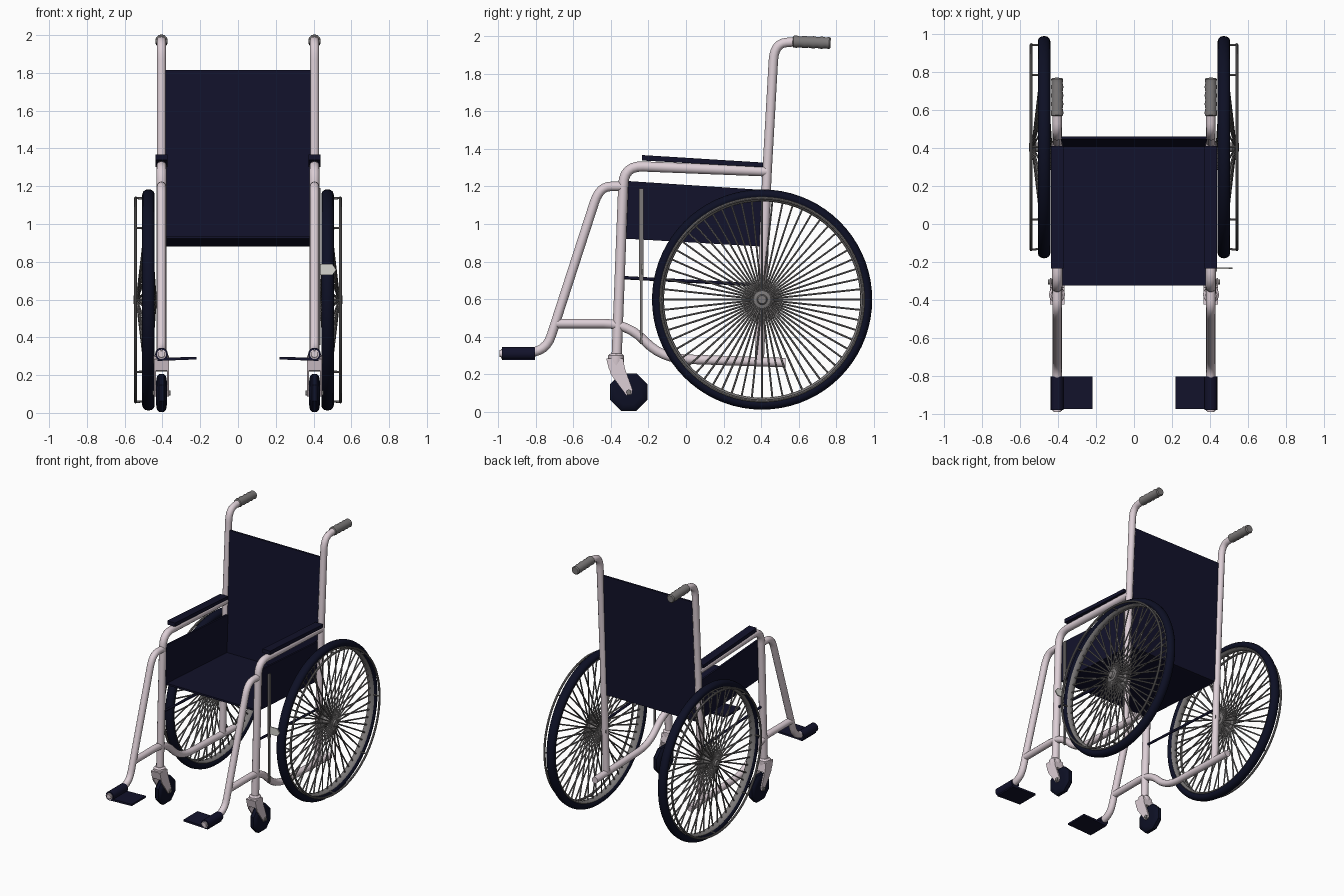
import bpy, bmesh, math
from mathutils import Vector

cube = bpy.data.objects.get("Cube")
if cube:
    bpy.data.objects.remove(cube, do_unlink=True)


def material(name, rgb):
    m = bpy.data.materials.new(name)
    m.use_nodes = True
    m.diffuse_color = (*rgb, 1)
    bsdf = next(n for n in m.node_tree.nodes if n.type == 'BSDF_PRINCIPLED')
    bsdf.inputs["Base Color"].default_value = (*rgb, 1)
    return m


FRAME = material("pale frame paint", (0.72, 0.62, 0.67))
NAVY = material("navy fabric", (0.006, 0.006, 0.024))
RUBBER = material("dark rubber", (0.004, 0.005, 0.018))
GREY = material("grey metal", (0.2, 0.19, 0.19))
STEEL = material("light steel", (0.66, 0.66, 0.62))


def add_mesh(name, mesh, mat, mirror=True):
    """Link a mesh, smooth it up to sharp edges, repeat it on the other side."""
    mesh.materials.clear()
    mesh.materials.append(mat)
    mesh.shade_smooth()
    mesh.set_sharp_from_angle(angle=math.radians(40))
    obj = bpy.data.objects.new(name, mesh)
    bpy.context.collection.objects.link(obj)
    if mirror:
        obj.modifiers.new("other_side", 'MIRROR').use_mirror_merge = False
    return obj


def add_bm(name, bm, mat, mirror=True):
    bmesh.ops.recalc_face_normals(bm, faces=bm.faces)
    mesh = bpy.data.meshes.new(name)
    bm.to_mesh(mesh)
    bm.free()
    return add_mesh(name, mesh, mat, mirror)


def prism(name, pts, axis, lo, hi, mat, mirror=True):
    """Extrude a side (y, z) outline along x, or a front (x, z) outline along y."""
    bm = bmesh.new()
    place = (lambda p, d: (d, *p)) if axis == 'x' else (lambda p, d: (p[0], d, p[1]))
    a, b = ([bm.verts.new(place(p, d)) for p in pts] for d in (lo, hi))
    bm.faces.new(a)
    bm.faces.new(b)
    for i in range(len(pts)):
        j = (i + 1) % len(pts)
        bm.faces.new((a[i], a[j], b[j], b[i]))
    return add_bm(name, bm, mat, mirror)


def revolve(bm, origin, axis, profile, n, loop=False, turn=0.0):
    """Turn (distance, radius) points around an axis."""
    rot = Vector((0, 0, 1)).rotation_difference(Vector(axis).normalized())
    rings = []
    for d, r in profile:
        angles = [2 * math.pi * (k + turn) / n for k in range(n)]
        rings.append([bm.verts.new(Vector(origin) + rot @ Vector(
            (r * math.cos(t), r * math.sin(t), d))) for t in angles])
    pairs = list(zip(rings, rings[1:]))
    if loop:
        pairs.append((rings[-1], rings[0]))
    else:
        bm.faces.new(rings[0])
        bm.faces.new(rings[-1])
    for a, b in pairs:
        for k in range(n):
            j = (k + 1) % n
            bm.faces.new((a[k], a[j], b[j], b[k]))


def lathe(name, origin, axis, profile, n, mat, loop=False, turn=0.0):
    bm = bmesh.new()
    revolve(bm, origin, axis, profile, n, loop, turn)
    return add_bm(name, bm, mat)


def rods(name, ends, r, n, mat):
    bm = bmesh.new()
    for p, q in ends:
        d = Vector(q) - Vector(p)
        revolve(bm, p, d, [(0, r), (d.length, r)], n)
    return add_bm(name, bm, mat)


def tube(name, x, path, r, mat, bend=0.08):
    """Sweep a round tube along a (y, z) path with rounded bends."""
    p = [Vector((x, *q)) for q in path]
    pts = [p[0]]
    for before, c, after in zip(p, p[1:], p[2:]):
        a = c + (before - c).normalized() * min(bend, (before - c).length * .48)
        b = c + (after - c).normalized() * min(bend, (after - c).length * .48)
        for k in range(7):
            t = k / 6
            pts.append(a * (1 - t) ** 2 + c * 2 * t * (1 - t) + b * t * t)
    pts.append(p[-1])
    curve = bpy.data.curves.new(name, 'CURVE')
    curve.dimensions = '3D'
    curve.bevel_depth, curve.bevel_resolution = r, 4
    curve.use_fill_caps = True
    spline = curve.splines.new('POLY')
    spline.points.add(len(pts) - 1)
    for sp, q in zip(spline.points, pts):
        sp.co = (*q, 1)
    temp = bpy.data.objects.new(name, curve)
    bpy.context.collection.objects.link(temp)
    mesh = bpy.data.meshes.new_from_object(temp)
    bpy.data.objects.remove(temp, do_unlink=True)
    return add_mesh(name, mesh, mat)


def ring(x, radius, half_width, half_height, n=12):
    """Oval cross-section for a ring around the x axis."""
    return [(x + half_width * math.cos(2 * math.pi * k / n),
             radius + half_height * math.sin(2 * math.pi * k / n)) for k in range(n)]


# Tubular frame
X = 0.405
tube("back_post", X, [(.39, .27), (.43, 1.25), (.47, 1.96), (.6, 1.972)], .025, FRAME, .09)
tube("arm_frame", X, [(-.37, .27), (-.33, 1.31), (.43, 1.28)], .027, FRAME, .1)
tube("footrest_post", X, [(-.335, 1.2), (-.46, 1.2), (-.745, .32), (-.985, .31)], .025, FRAME, .09)
tube("lower_rail", X, [(-.69, .47), (-.31, .47), (-.13, .285), (.53, .262)], .025, FRAME, .13)
tube("side_stay", X, [(-.345, .715), (.4, .675)], .009, NAVY)

# Fabric seat, back and side panels
prism("seat", [(-.325, .922), (.41, .88), (.41, .894), (-.325, .936)], 'x', -.385, .385, NAVY, False)
prism("backrest", [(.405, .88), (.42, .88), (.462, 1.815), (.447, 1.815)], 'x', -.385, .385, NAVY, False)
prism("side_panel", [(-.34, .925), (.42, .88), (.43, 1.18), (-.33, 1.23)], 'x', .378, .392, NAVY)
prism("arm_pad", [(-.235, 1.338), (.41, 1.302), (.41, 1.327), (-.235, 1.367)], 'x', .372, .437, NAVY)

# Push handles with finger ridges
grip = [(0, .025), (.004, .031)]
for i in range(4):
    grip += [(.02 + i * .045, .033), (.04 + i * .045, .029)]
grip += [(.194, .032), (.202, .026)]
lathe("hand_grip", (X, .568, 1.971), (0, 1, -.04), grip, 20, GREY)

# Footrests
lathe("footrest_sleeve", (X, -.98, .311), (0, 1, 0), [(0, .034), (.175, .034)], 16, NAVY)
lathe("footrest_cap", (X, -.992, .311), (0, 1, 0), [(0, .018), (.02, .022)], 12, FRAME)
prism("foot_plate", [(.22, .283), (.425, .275), (.425, .291), (.22, .297)], 'y', -.975, -.805, NAVY)

# Front casters
CY, CZ = -.305, .105
lathe("caster_wheel", (X, CY, CZ), (1, 0, 0),
      [(-.028, .07), (-.024, .096), (-.012, .108), (.012, .108), (.024, .096), (.028, .07)],
      8, RUBBER, turn=.5)
lathe("caster_collar", (X, -.372, .225), (.02, 0, 1),
      [(0, .036), (.05, .042), (.075, .042), (.085, .03)], 16, FRAME)
fork = [(-.425, .285), (-.335, .285), (-.325, .23), (-.285, .12), (-.29, .092), (-.318, .088), (-.4, .2)]
for side, x in (("inner", .366), ("outer", .434)):
    prism(side + "_fork_plate", fork, 'x', x, x + .01, FRAME)
prism("fork_crown", [(-.425, .285), (-.335, .285), (-.325, .22), (-.41, .225)], 'x', .366, .444, FRAME)
lathe("caster_axle", (.358, CY, CZ), (1, 0, 0), [(0, .014), (.094, .014)], 10, GREY)

# Large rear wheels
WX, WY, WZ = .474, .405, .598
HUB = (0, WY, WZ)


def on_wheel(x, radius, angle):
    return (x, WY + radius * math.cos(angle), WZ + radius * math.sin(angle))


lathe("tyre", HUB, (1, 0, 0), ring(WX, .559, .033, .027), 72, RUBBER, True)
lathe("wheel_rim", HUB, (1, 0, 0), ring(WX, .536, .026, .014, 8), 72, GREY, True)
lathe("push_rim", HUB, (1, 0, 0), ring(.542, .54, .008, .008, 8), 72, GREY, True)
lathe("wheel_hub", HUB, (1, 0, 0),
      [(.43, .025), (.432, .045), (.444, .045), (.45, .025), (.52, .025), (.526, .045),
       (.538, .045), (.542, .028), (.553, .022)], 24, GREY)
lathe("wheel_axle", (.385, WY, WZ), (1, 0, 0), [(0, .02), (.06, .02)], 12, GREY)

COUNT = 60
spokes = []
for i in range(COUNT):
    a = 2 * math.pi * i / COUNT
    spokes.append((on_wheel(.532 if i % 2 else .438, .035, a), on_wheel(WX, .53, a)))
rods("spokes", spokes, .0055, 6, GREY)
rods("push_rim_studs", [(on_wheel(WX, .535, i * math.pi / 4), on_wheel(.542, .54, i * math.pi / 4))
                        for i in range(8)], .006, 6, GREY)

# Brake, fitted on the left side only
prism("brake_bar", [(-.25, .7), (-.225, .7), (-.225, 1.19), (-.25, 1.19)], 'x', .425, .437, GREY, False)
prism("brake_rod", [(-.245, .36), (-.232, .36), (-.232, .72), (-.245, .72)], 'x', .425, .437, GREY, False)
prism("brake_lever", [(.43, .73), (.5, .73), (.52, .758), (.5, .787), (.43, .787)],
      'y', -.238, -.229, STEEL, False)
